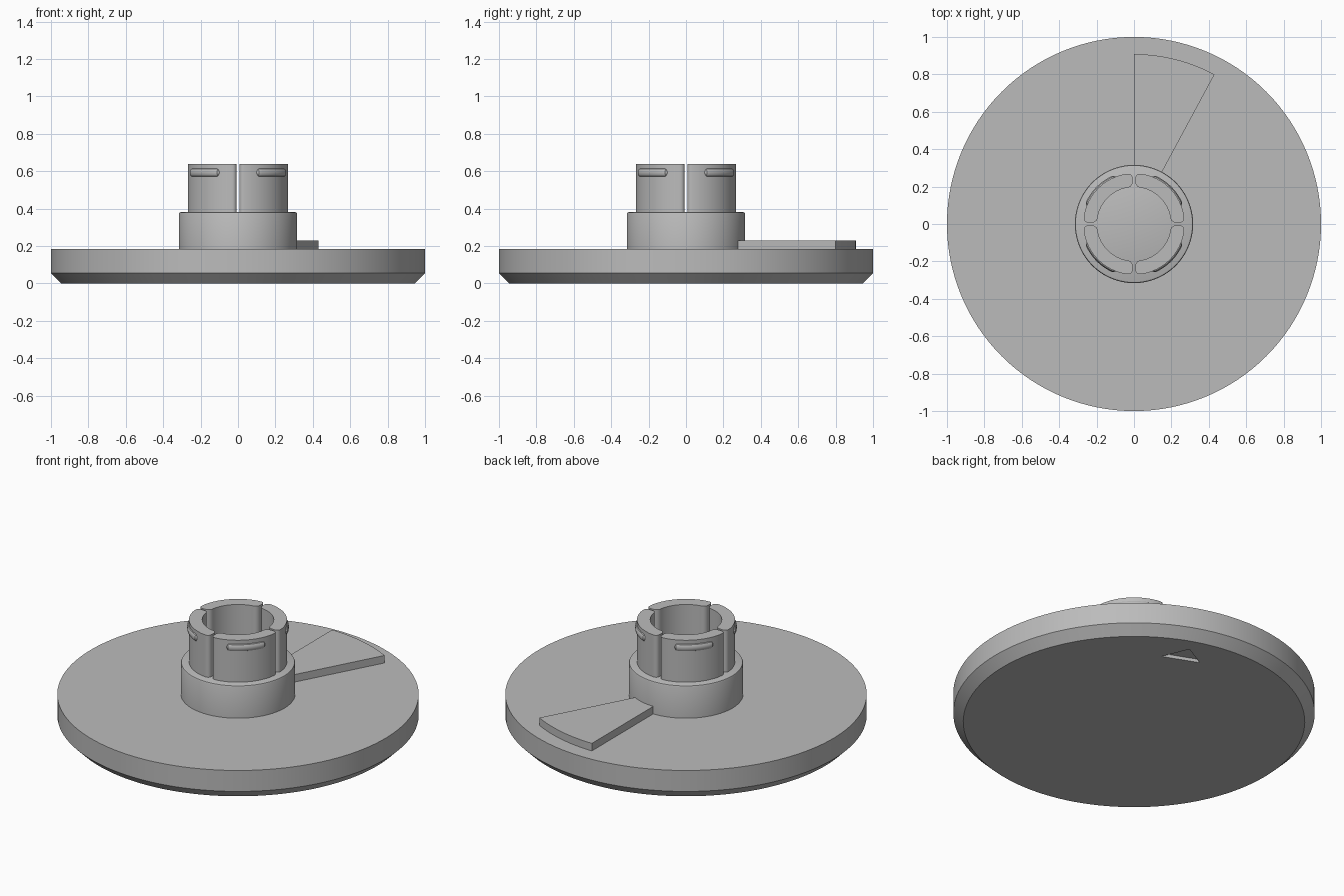
import bpy, bmesh, math
from math import radians, cos, sin, pi

if "Cube" in bpy.data.objects:
    bpy.data.objects.remove(bpy.data.objects["Cube"])

grey = bpy.data.materials.new("plain grey")
grey.use_nodes = True
COLOUR = (0.5, 0.5, 0.5, 1)
grey.diffuse_color = COLOUR
grey.node_tree.nodes["Principled BSDF"].inputs["Base Color"].default_value = COLOUR


def finish(bm, name):
    """Turn a bmesh into a shaded, coloured object."""
    bmesh.ops.recalc_face_normals(bm, faces=bm.faces)
    mesh = bpy.data.meshes.new(name)
    bm.to_mesh(mesh)
    bm.free()
    mesh.materials.append(grey)
    obj = bpy.data.objects.new(name, mesh)
    bpy.context.collection.objects.link(obj)
    return obj


def smooth(obj):
    bpy.ops.object.select_all(action='DESELECT')
    obj.select_set(True)
    bpy.context.view_layer.objects.active = obj
    bpy.ops.object.shade_smooth_by_angle(angle=radians(30))


def lathe(name, profile, steps=128):
    """Solid of revolution from (radius, height) points, capped flat."""
    bm = bmesh.new()
    rings = [[bm.verts.new((r * cos(2 * pi * i / steps), r * sin(2 * pi * i / steps), z))
              for i in range(steps)] for r, z in profile]
    for low, high in zip(rings, rings[1:]):
        for i in range(steps):
            j = (i + 1) % steps
            bm.faces.new((low[i], low[j], high[j], high[i]))
    bm.faces.new(rings[0])
    bm.faces.new(rings[-1])
    return finish(bm, name)


def prism(name, outline, z0, z1, fillet=0):
    """Upright prism; long-corner vertical edges are optionally rounded."""
    bm = bmesh.new()
    base = bm.faces.new([bm.verts.new((x, y, z0)) for x, y in outline])
    top = bmesh.ops.extrude_face_region(bm, geom=[base], use_keep_orig=True)["geom"]
    bmesh.ops.translate(bm, vec=(0, 0, z1 - z0),
                        verts=[g for g in top if isinstance(g, bmesh.types.BMVert)])
    bmesh.ops.recalc_face_normals(bm, faces=bm.faces)
    if fillet:
        corners = [e for e in bm.edges
                   if abs(e.verts[0].co.z - e.verts[1].co.z) > 0.01
                   and e.calc_face_angle() > radians(45)]
        bmesh.ops.bevel(bm, geom=corners, offset=fillet, segments=5,
                        profile=0.5, affect='EDGES', clamp_overlap=False)
    return finish(bm, name)


def arc(radius, a0, a1, steps):
    return [(radius * cos(a0 + (a1 - a0) * i / steps),
             radius * sin(a0 + (a1 - a0) * i / steps)) for i in range(steps + 1)]


def ridge(name, middle, half, radius, z):
    """Rounded snap bead following the outside of a prong."""
    bm = bmesh.new()
    steps, sides, rings = 24, 12, []
    for i in range(steps + 1):
        t = 2 * i / steps - 1
        a = middle + half * t
        # the section shrinks at both ends
        k = math.sqrt(max(0.05, 1 - max(0, (abs(t) - 0.85) / 0.15) ** 2))
        rings.append([])
        for s in range(sides):
            b = 2 * pi * s / sides
            r = radius + 0.012 * k * cos(b)
            rings[-1].append(bm.verts.new((r * cos(a), r * sin(a), z + 0.022 * k * sin(b))))
    for p, q in zip(rings, rings[1:]):
        for s in range(sides):
            n = (s + 1) % sides
            bm.faces.new((p[s], p[n], q[n], q[s]))
    bm.faces.new(rings[0])
    bm.faces.new(rings[-1])
    return finish(bm, name)


# Base disc with chamfered underside
disc = lathe("base_disc", [(0.945, 0), (1, 0.055), (1, 0.183)])

# Shallow triangular recess under the disc
cutter = prism("recess_cutter", [(0.348, 0.652), (0.281, 0.812), (0.141, 0.735)], -0.05, 0.02)
cutter.hide_render = True
cut = disc.modifiers.new("recess", 'BOOLEAN')
cut.operation = 'DIFFERENCE'
cut.object = cutter
cut.solver = 'EXACT'
bpy.context.view_layer.objects.active = disc
bpy.ops.object.modifier_apply(modifier="recess")
bpy.data.objects.remove(cutter)
smooth(disc)

# Hub collar with a softened rim
smooth(lathe("hub_collar", [(0.316, 0.17), (0.316, 0.372), (0.313, 0.379), (0.306, 0.382)]))

# Raised pointer sector
sector = arc(0.908, radians(61.7), radians(90), 24) + arc(0.305, radians(90), radians(61.7), 12)
smooth(prism("pointer_sector", sector, 0.175, 0.229))

# Four clip prongs with snap ridges
OUTER, INNER, GAP = 0.271, 0.198, 0.007
for n, side in enumerate(("back_left", "back_right", "front_right", "front_left")):
    start = n * pi / 2
    go, gi = math.asin(GAP / OUTER), math.asin(GAP / INNER)
    outline = (arc(OUTER, start + go, start + pi / 2 - go, 24)
               + arc(INNER, start + pi / 2 - gi, start + gi, 24))
    # the fillet stays shorter than one arc step by trimming the arcs near corners
    outline = [p for i, p in enumerate(outline) if i not in (1, 2, 22, 23, 26, 27, 47, 48)]
    smooth(prism("prong_" + side, outline, 0.375, 0.638, 0.026))
    smooth(ridge("ridge_" + side, start + pi / 4, radians(23.5), 0.27, 0.593))
